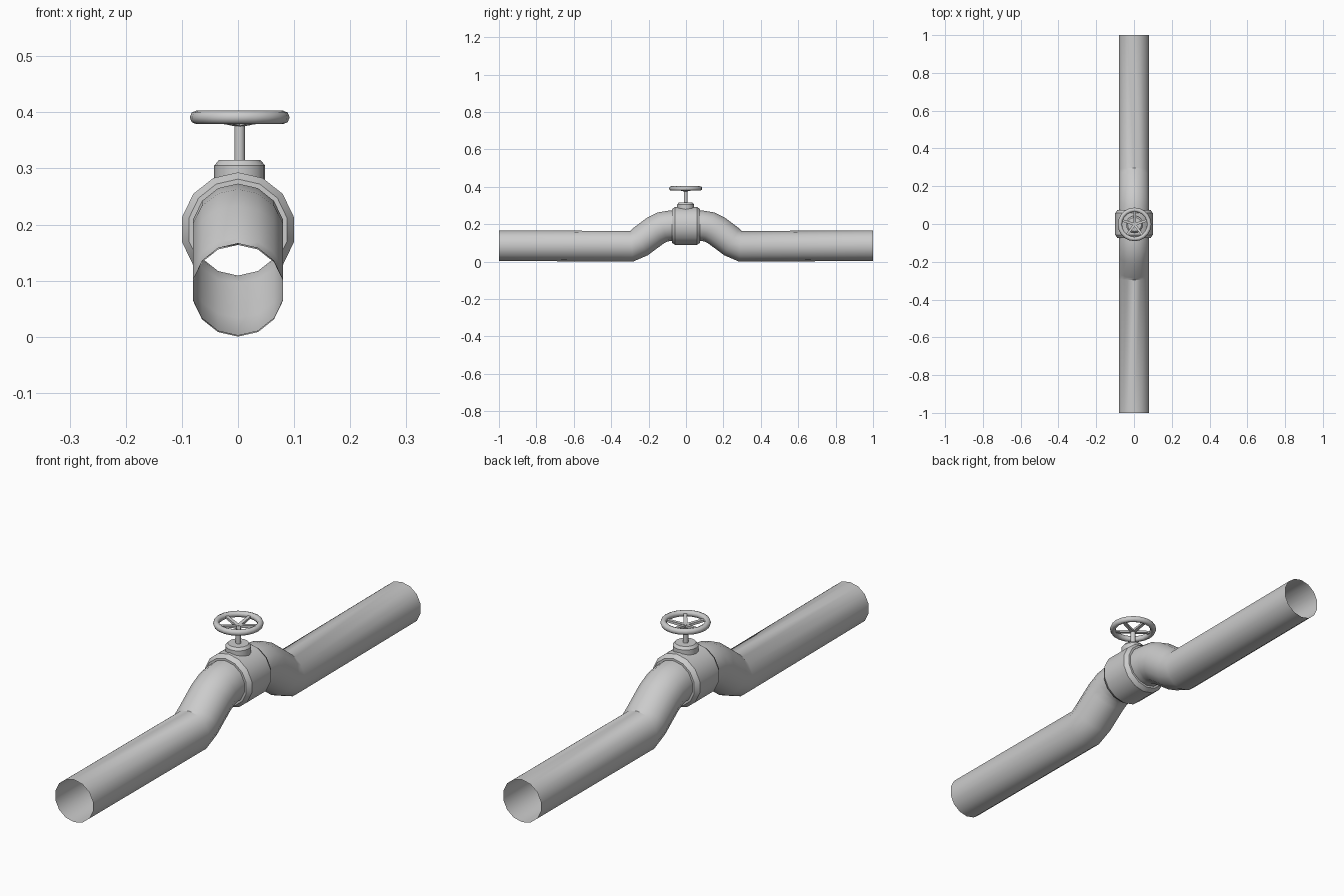
import bpy, bmesh
from math import sin, cos, pi, radians, tau
from mathutils import Vector, Matrix

if "Cube" in bpy.data.objects:
    bpy.data.objects.remove(bpy.data.objects["Cube"])

SIDES = 14                      # pipe cross-section
PIPE_R = 0.082
AXIS_Z = 0.191                  # height of the raised pipe section
TOP = Vector((0.003, -0.002, 0))  # centre of bonnet, stem and wheel


def finish(name, bm, angle=40):
    bmesh.ops.recalc_face_normals(bm, faces=bm.faces)
    me = bpy.data.meshes.new(name)
    bm.to_mesh(me)
    bm.free()
    ob = bpy.data.objects.new(name, me)
    bpy.context.collection.objects.link(ob)
    bpy.ops.object.select_all(action='DESELECT')
    ob.select_set(True)
    bpy.context.view_layer.objects.active = ob
    bpy.ops.object.shade_smooth_by_angle(angle=radians(angle))
    return ob


def loft(bm, rings, closed=False):
    loops = [[bm.verts.new(p) for p in ring] for ring in rings]
    pairs = list(zip(loops, loops[1:]))
    if closed:
        pairs.append((loops[-1], loops[0]))
    for a, b in pairs:
        n = len(a)
        for i in range(n):
            j = (i + 1) % n
            bm.faces.new((a[i], a[j], b[j], b[i]))
    return loops


def tube_ring(y, z, r, tilt=0):
    t = radians(tilt)
    up = Vector((0, -sin(t), cos(t)))
    return [Vector((0, y, z)) + r * (Vector((sin(a), 0, 0)) + up * cos(a))
            for a in (tau * i / SIDES for i in range(SIDES))]


def flat_ring(r, z, n):
    return [TOP + Vector((r * cos(tau * i / n), r * sin(tau * i / n), z)) for i in range(n)]


# Open pipe: one half swept along the path, mirrored front to back
path = [(-1, 0.085, 0), (-0.29, 0.082, 5), (-0.245, 0.105, 30), (-0.165, 0.165, 33),
        (-0.125, 0.185, 18), (-0.09, AXIS_Z, 0), (0, AXIS_Z, 0)]
bm = bmesh.new()
loft(bm, [tube_ring(y, z, PIPE_R, t) for y, z, t in path])
pipe = finish("pipe", bm)
mirror = pipe.modifiers.new("Mirror", 'MIRROR')
mirror.use_axis = (False, True, False)

# Valve body: chamfered collar around the pipe
bm = bmesh.new()
profile = [(-0.075, PIPE_R), (-0.075, 0.09), (-0.058, 0.102)]
profile += [(-y, r) for y, r in reversed(profile)]
loft(bm, [tube_ring(y, AXIS_Z, r) for y, r in profile])
finish("valve_body", bm, 30)

# Bonnet with bevelled top edge
bm = bmesh.new()
loops = loft(bm, [flat_ring(r, z, 16) for r, z in
                  ((0.0455, 0.24), (0.0455, 0.305), (0.037, 0.315))])
bm.faces.new(loops[-1])
finish("bonnet", bm, 30)

# Stem
bm = bmesh.new()
loops = loft(bm, [flat_ring(0.0095, z, 10) for z in (0.31, 0.386)])
bm.faces.new(loops[-1])
finish("stem", bm)

# Handwheel rim
bm = bmesh.new()
loft(bm, [flat_ring(0.0775 + 0.0115 * cos(a), 0.391 + 0.012 * sin(a), 20)
          for a in (tau * k / 8 for k in range(8))], closed=True)
finish("wheel_rim", bm, 60)

# Five spokes dipping down from the rim to the stem
bm = bmesh.new()
for k in range(5):
    turn = Matrix.Translation(TOP) @ Matrix.Rotation(pi / 2 + k * tau / 5, 4, 'Z')
    ends = []
    for x, z, w, h in ((0.0, 0.379, 0.007, 0.005), (0.074, 0.391, 0.006, 0.004)):
        ends.append([turn @ Vector((x, sy * w, z + sz * h))
                     for sy, sz in ((-1, -1), (1, -1), (1, 1), (-1, 1))])
    loops = loft(bm, ends)
    for loop in loops:
        bm.faces.new(loop)
finish("wheel_spokes", bm, 30)
